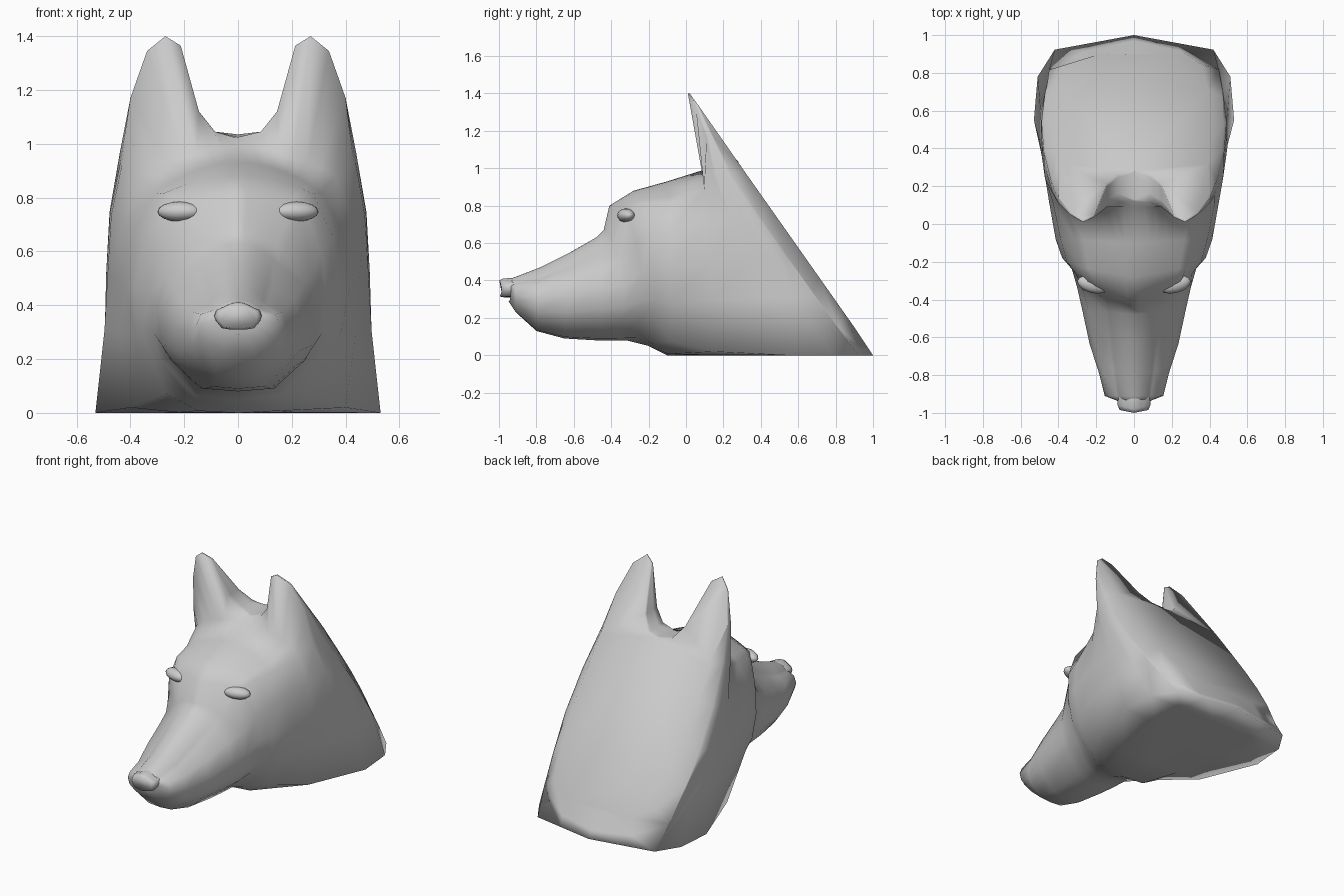
import bpy
import bmesh
import math

cube = bpy.data.objects.get("Cube")
if cube:
    bpy.data.objects.remove(cube, do_unlink=True)

grey = bpy.data.materials.new("plain grey")
grey.use_nodes = True
grey.diffuse_color = (0.6, 0.6, 0.6, 1)
grey.node_tree.nodes["Principled BSDF"].inputs["Base Color"].default_value = (0.6, 0.6, 0.6, 1)


def loft(name, rings, end_faces):
    """Skin closed rings of equal length, close the ends and shade smooth.
    end_faces lists the index ranges that make up the last cap."""
    bm = bmesh.new()
    loops = [[bm.verts.new(p) for p in ring] for ring in rings]
    n = len(loops[0])
    for a, b in zip(loops, loops[1:]):
        for i in range(n):
            j = (i + 1) % n
            bm.faces.new((a[i], a[j], b[j], b[i]))
    bm.faces.new(loops[0])
    for indices in end_faces:
        bm.faces.new([loops[-1][i] for i in indices])
    bmesh.ops.recalc_face_normals(bm, faces=bm.faces)
    for f in bm.faces:
        f.smooth = True
    mesh = bpy.data.meshes.new(name)
    bm.to_mesh(mesh)
    bm.free()
    mesh.materials.append(grey)
    obj = bpy.data.objects.new(name, mesh)
    bpy.context.collection.objects.link(obj)


# Ear outline from the outer edge over the tip to the inner edge:
# x, front y, back y, z
ear = [(0.40, 0.11, 0.145, 1.17), (0.338, 0.05, 0.06, 1.345), (0.27, 0.01, 0.02, 1.40),
       (0.213, 0.035, 0.045, 1.365), (0.145, 0.09, 0.215, 1.12), (0.085, 0.115, 0.27, 1.045)]


def section(yt, zt, yb, zb, wt, w, wb, c, d, s, ear_depth=None):
    """Symmetric ring from a bottom to a top point: top, middle and bottom
    half widths, bottom and top corner rounding, and backward sweep of the
    sides. With ear_depth, 0 front to 1 back, the top follows the ears."""
    profile = [(0, 0), (c * 0.1, wb * 0.55), (c, wb), (0.3, wb + 0.75 * (w - wb)),
               (0.5, w), (0.72, w + 0.25 * (wt - w)), (1 - d, wt)]
    if ear_depth is None:
        profile += [(1 - d * (1 - k / 7) ** 2, wt * (1 - k / 7)) for k in range(1, 7)]
    profile.append((1, 0))
    half = [(x, yb + (yt - yb) * t + s * x / w, zb + (zt - zb) * t) for t, x in profile]
    if ear_depth is not None:
        half[-1:-1] = [(x, yf + (yr - yf) * ear_depth, z) for x, yf, yr, z in ear]
    return half + [(-x, y, z) for x, y, z in half[-2:0:-1]]


# Muzzle, brow and forehead
muzzle = [
    (-0.96, 0.40, -0.95, 0.29, 0.05, 0.09, 0.06, 0.20, 0.20, 0.02),
    (-0.91, 0.42, -0.91, 0.23, 0.09, 0.155, 0.11, 0.15, 0.20, 0),
    (-0.78, 0.47, -0.80, 0.13, 0.11, 0.185, 0.145, 0.17, 0.20, 0),
    (-0.62, 0.55, -0.65, 0.09, 0.13, 0.235, 0.18, 0.18, 0.18, 0),
    (-0.48, 0.63, -0.48, 0.08, 0.15, 0.275, 0.22, 0.18, 0.15, 0.03),
    (-0.44, 0.67, -0.40, 0.08, 0.17, 0.30, 0.245, 0.19, 0.12, 0.08),
    (-0.41, 0.80, -0.32, 0.08, 0.24, 0.33, 0.26, 0.18, 0.03, 0.13),
    (-0.28, 0.88, -0.20, 0.05, 0.28, 0.38, 0.29, 0.18, 0.08, 0.06),
    (-0.10, 0.93, -0.10, 0, 0.31, 0.415, 0.27, 0.08, 0.12, 0.02),
]
# Neck and ears: sections fan out along the flat base to the sloping back,
# whose sides roll forward
neck = [
    (0.09, 0.99, 0.15, 0, 0.36, 0.45, 0.40, 0.02, 0.11, 0),
    (0.12, 1.02, 0.55, 0, 0.43, 0.485, 0.53, 0, 0.09, 0, 0),
    (0.13, 1.025, 0.78, 0, 0.435, 0.49, 0.51, 0, 0.08, 0, 0.3),
    (0.26, 1.035, 1.00, 0, 0.44, 0.49, 0.42, 0, 0.07, -0.09, 0.6),
    (0.28, 1.035, 0.97, 0.045, 0.435, 0.475, 0.45, 0.10, 0.06, -0.09, 0.85),
    (0.28, 1.03, 0.90, 0.15, 0.39, 0.40, 0.36, 0.09, 0.06, 0, 1),
]
back_and_ear_backs = [[*range(7), 13, *range(20, 26)], range(6, 14), range(13, 21)]
loft("head_and_ears", [section(*r) for r in muzzle + neck], back_and_ear_backs)

# Nose
nose = [
    (-1.00, 0.40, -1.00, 0.315, 0.045, 0.075, 0.05, 0.05, 0.15, 0.015),
    (-0.98, 0.41, -0.975, 0.31, 0.05, 0.088, 0.06, 0.05, 0.15, 0.02),
    (-0.92, 0.415, -0.92, 0.31, 0.05, 0.09, 0.06, 0.05, 0.2, 0.02),
    (-0.84, 0.41, -0.84, 0.32, 0.04, 0.07, 0.05, 0.05, 0.2, 0.02),
]
loft("nose", [section(*r) for r in nose], [range(26)])

# Eyes
for side, label in ((1, "left"), (-1, "right")):
    bpy.ops.mesh.primitive_uv_sphere_add(segments=16, ring_count=8, radius=1,
                                         location=(side * 0.217, -0.32, 0.748),
                                         rotation=(0, 0, side * 0.25))
    eye = bpy.context.object
    eye.name = label + "_eye"
    eye.scale = (0.085, 0.045, 0.037)
    eye.data.materials.append(grey)
    bpy.ops.object.shade_smooth()
